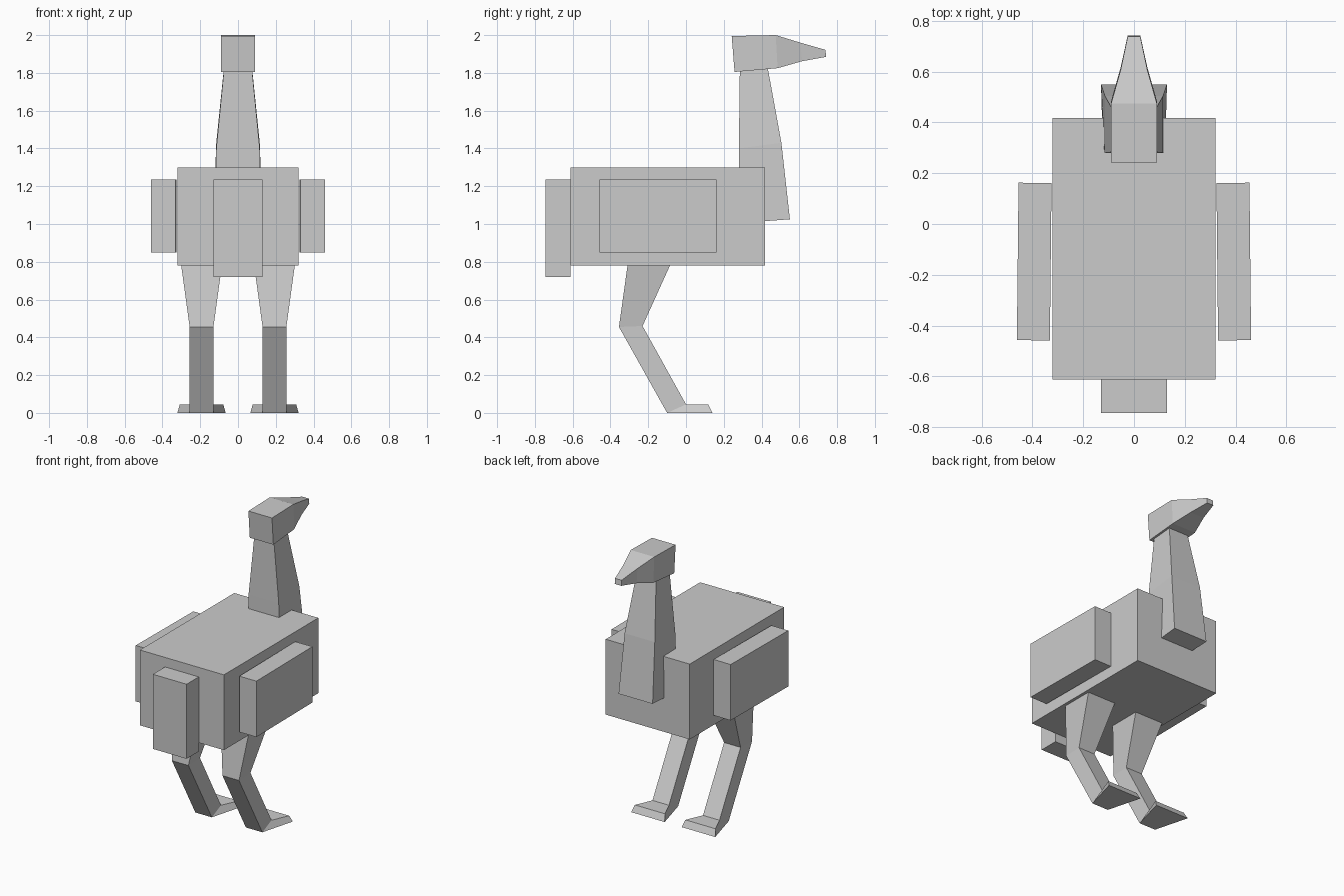
import bpy, bmesh, math

if "Cube" in bpy.data.objects:
    bpy.data.objects.remove(bpy.data.objects["Cube"])


def loft(name, sections, cx=0.0):
    """Skin four-cornered sections, each (y, z, half width) for two opposite edges."""
    bm = bmesh.new()
    rings = []
    for (ya, za, ha), (yb, zb, hb) in sections:
        corners = [(cx - ha, ya, za), (cx + ha, ya, za), (cx + hb, yb, zb), (cx - hb, yb, zb)]
        rings.append([bm.verts.new(c) for c in corners])
    for r, q in zip(rings, rings[1:]):
        for i in range(4):
            j = (i + 1) % 4
            bm.faces.new((r[i], r[j], q[j], q[i]))
    bm.faces.new(rings[0])
    bm.faces.new(rings[-1])
    bmesh.ops.recalc_face_normals(bm, faces=bm.faces)
    mesh = bpy.data.meshes.new(name)
    bm.to_mesh(mesh)
    bm.free()
    obj = bpy.data.objects.new(name, mesh)
    bpy.context.collection.objects.link(obj)
    return obj


def box(name, center, size, turn=0.0):
    bpy.ops.mesh.primitive_cube_add(size=1, location=center, rotation=(0, 0, turn))
    obj = bpy.context.object
    obj.name = name
    obj.scale = size
    return obj


# Body and tail
box("body", (0, -0.097, 1.04), (0.642, 1.03, 0.52))
box("tail", (0, -0.678, 0.977), (0.258, 0.134, 0.515))

# Neck: back edge, front edge
loft("neck", [
    ((0.28, 1.005, 0.122), (0.55, 1.025, 0.13)),
    ((0.28, 1.40, 0.115), (0.505, 1.43, 0.115)),
    ((0.285, 1.82, 0.074), (0.432, 1.83, 0.074)),
])

# Head and beak: lower edge, upper edge
loft("head", [
    ((0.257, 1.805, 0.09), (0.242, 1.995, 0.09)),
    ((0.485, 1.825, 0.09), (0.475, 2.0, 0.09)),
    ((0.615, 1.862, 0.053), (0.605, 1.96, 0.053)),
    ((0.742, 1.885, 0.025), (0.738, 1.922, 0.025)),
])

# Wings and legs on both sides
for side, s in (("left", -1), ("right", 1)):
    box(f"{side}_wing", (s * 0.393, -0.148, 1.042), (0.13, 0.62, 0.386), s * math.radians(0.6))
    # thigh, knee, ankle and toe: rear/sole edge, front/upper edge
    loft(f"{side}_leg", [
        ((-0.304, 0.82, 0.113), (-0.067, 0.82, 0.113)),
        ((-0.355, 0.455, 0.063), (-0.23, 0.46, 0.063)),
        ((-0.10, 0.0, 0.063), (0.0, 0.045, 0.063)),
        ((0.14, 0.0, 0.128), (0.118, 0.045, 0.115)),
    ], cx=s * 0.193)
